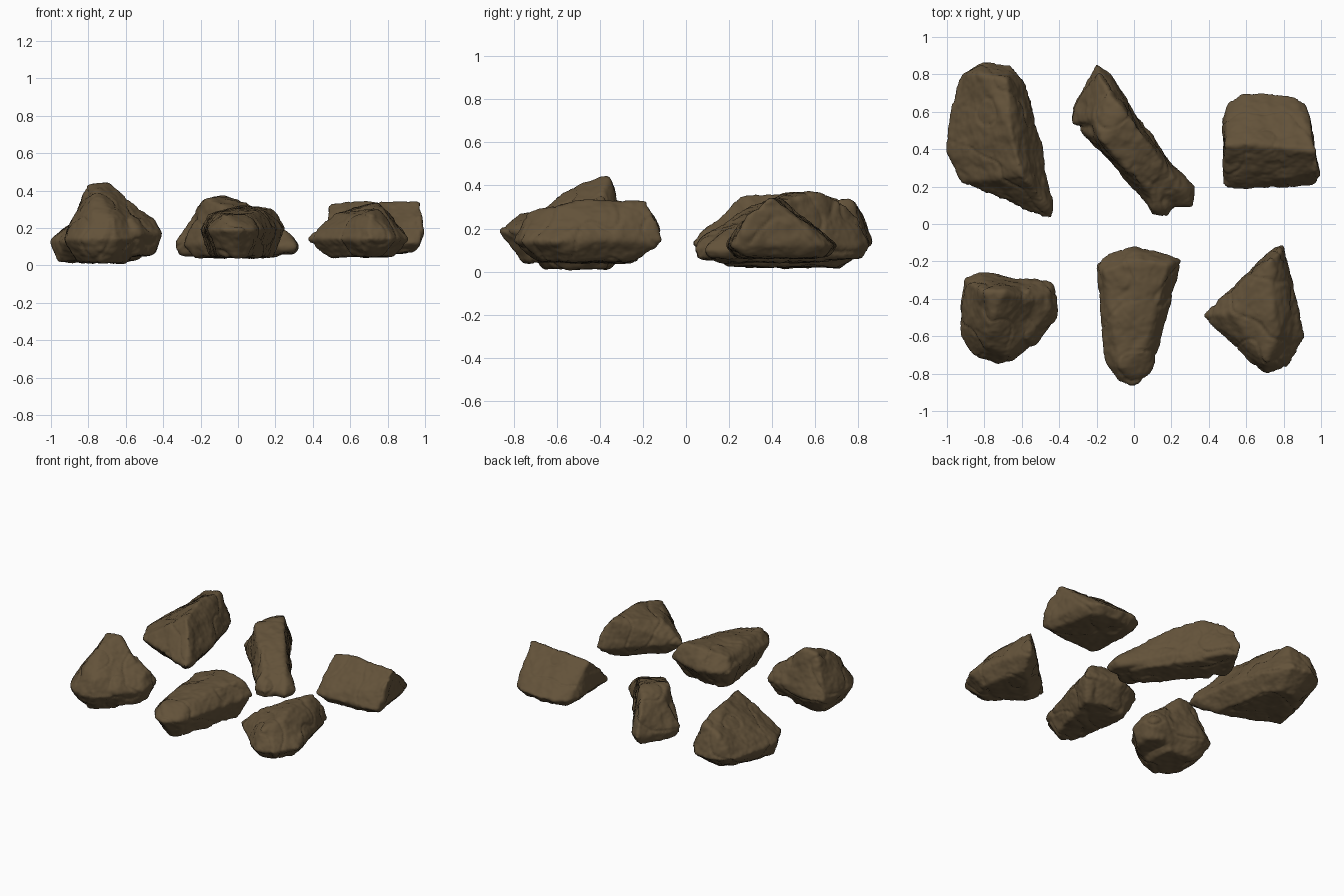
import bpy
import bmesh
from mathutils import Vector, noise

cube = bpy.data.objects.get("Cube")
if cube:
    bpy.data.objects.remove(cube, do_unlink=True)

stone = bpy.data.materials.new("brown_stone")
stone.use_nodes = True
colour = (0.125, 0.085, 0.042, 1)
stone.diffuse_color = colour
shader = next(n for n in stone.node_tree.nodes if n.type == "BSDF_PRINCIPLED")
shader.inputs["Base Color"].default_value = colour
shader.inputs["Roughness"].default_value = 0.9


def add_chunk(bm, rim, level, ridge, base, foot):
    """Convex lump: a rim outline, high ridge points and a shrunken underside."""
    middle = sum((Vector(p) for p in rim), Vector((0, 0))) / len(rim)
    points = [Vector((x, y, level)) for x, y in rim]
    points += [Vector(p) for p in ridge]
    for x, y in rim:
        flat = middle.lerp(Vector((x, y)), foot)
        points.append(Vector((flat.x, flat.y, base)))
    verts = [bm.verts.new(p) for p in points]
    hull = bmesh.ops.convex_hull(bm, input=verts)
    loose = [v for v in hull["geom_interior"] if isinstance(v, bmesh.types.BMVert)]
    bmesh.ops.delete(bm, geom=loose, context="VERTS")


def weather(point):
    """Broad dents, fine grain and thin cracks for the stone surface."""
    dents = noise.noise(point * 6) * 0.012
    grain = noise.fractal(point * 18, 0.8, 2, 4) * 0.005
    crack = max(0, 0.06 - abs(noise.noise(point * 5 + Vector((7, 3, 1))))) * 0.12
    return dents + grain - crack


def make_rock(name, *chunks):
    """Fuse the chunks into one skin, soften it, then roughen the surface."""
    bm = bmesh.new()
    for chunk in chunks:
        add_chunk(bm, **chunk)
    mesh = bpy.data.meshes.new(name)
    bm.to_mesh(mesh)
    bm.free()
    rock = bpy.data.objects.new(name, mesh)
    bpy.context.collection.objects.link(rock)

    remesh = rock.modifiers.new("skin", "REMESH")
    remesh.mode = "VOXEL"
    remesh.voxel_size = 0.011
    soften = rock.modifiers.new("soften", "SMOOTH")
    soften.factor = 0.5
    soften.iterations = 4

    bm = bmesh.new()
    bm.from_object(rock, bpy.context.evaluated_depsgraph_get())
    bm.normal_update()
    moves = [(v, v.normal * (weather(v.co) + 0.006)) for v in bm.verts]
    for vert, move in moves:
        vert.co += move
        vert.co.z = max(vert.co.z, 0)
    for face in bm.faces:
        face.smooth = True
    rock.modifiers.clear()
    bm.to_mesh(mesh)
    bm.free()
    mesh.materials.append(stone)


# Long slab with a ridge falling towards the front
make_rock(
    "back_left_rock",
    dict(rim=[(-.93, .8), (-.8, .87), (-.66, .84), (-.58, .74), (-.51, .47),
              (-.44, .1), (-.45, .04), (-.58, .08), (-.72, .17), (-.92, .23),
              (-1, .38), (-.98, .6)],
         level=.13,
         ridge=[(-.82, .8, .28), (-.68, .77, .33), (-.66, .5, .37), (-.6, .26, .35),
                (-.83, .42, .24), (-.96, .36, .02), (-.52, .17, .27), (-.47, .1, .2)],
         base=.03, foot=.62),
)

# Diagonal bar, high at the rear and stepping down to a low square end
make_rock(
    "back_middle_rock",
    dict(rim=[(-.05, .67), (.2, .32), (.27, .2), (.16, .08), (.06, .13), (-.15, .36),
              (-.28, .51), (-.2, .74)],
         level=.11,
         ridge=[(-.17, .44, .36), (-.21, .56, .31), (-.14, .69, .33), (-.07, .62, .36),
                (.05, .46, .33), (-.01, .28, .29), (.07, .18, .23), (.15, .32, .26)],
         base=.05, foot=.8),
    dict(rim=[(-.2, .85), (-.12, .79), (-.03, .65), (-.15, .5), (-.33, .54),
              (-.32, .62), (-.25, .7)],
         level=.12, ridge=[(-.19, .8, .25), (-.13, .7, .33), (-.2, .56, .32),
                           (-.28, .57, .2)],
         base=.06, foot=.85),
    dict(rim=[(.1, .35), (.2, .32), (.31, .2), (.31, .09), (.24, .09), (.08, .13)],
         level=.1, ridge=[(.15, .31, .25), (.27, .17, .17), (.1, .16, .2)],
         base=.07, foot=.85),
    dict(rim=[(.04, .17), (.1, .05), (.18, .04), (.24, .12), (.18, .2)],
         level=.11, ridge=[(.1, .08, .17), (.17, .08, .16), (.1, .18, .22)],
         base=.06, foot=.85),
)

# Wedge with a steep front and a long rear slope
make_rock(
    "back_right_rock",
    dict(rim=[(.48, .55), (.5, .64), (.58, .69), (.7, .7), (.85, .68), (.91, .64),
              (.94, .5), (.99, .25), (.97, .21), (.8, .2), (.5, .19), (.48, .22)],
         level=.12,
         ridge=[(.49, .42, .32), (.65, .43, .34), (.85, .42, .33), (.97, .39, .34),
                (.99, .28, .26), (.5, .28, .21)],
         base=.07, foot=.82),
)

# Peaked block that spreads into a low shoulder on its left side
make_rock(
    "front_left_rock",
    dict(rim=[(-.91, -.29), (-.82, -.26), (-.7, -.28), (-.55, -.3), (-.52, -.48),
              (-.53, -.62), (-.65, -.74), (-.73, -.75), (-.85, -.7), (-.93, -.6),
              (-.92, -.5)],
         level=.14,
         ridge=[(-.8, -.36, .42), (-.7, -.36, .44), (-.76, -.5, .4), (-.62, -.38, .36),
                (-.78, -.66, .28), (-.67, -.7, .25), (-.87, -.33, .26),
                (-.5, -.42, .27)],
         base=.02, foot=.62),
    dict(rim=[(-.7, -.29), (-.53, -.29), (-.43, -.32), (-.41, -.4), (-.41, -.5),
              (-.5, -.56), (-.53, -.65), (-.64, -.66), (-.7, -.6)],
         level=.17,
         ridge=[(-.58, -.36, .32), (-.47, -.38, .26), (-.44, -.46, .24),
                (-.57, -.6, .25)],
         base=.06, foot=.65),
)

# Tapered slab, wide and tall at the rear
make_rock(
    "front_middle_rock",
    dict(rim=[(-.2, -.22), (-.14, -.16), (0, -.12), (.1, -.15), (.25, -.19),
              (.2, -.36), (.13, -.66), (.08, -.8), (0, -.87), (-.08, -.84),
              (-.15, -.75), (-.17, -.5)],
         level=.19,
         ridge=[(-.16, -.25, .27), (.03, -.19, .32), (.18, -.22, .3), (.11, -.42, .29),
                (-.12, -.5, .27), (.06, -.66, .27), (-.07, -.76, .26)],
         base=.05, foot=.7),
)

# Three-sided stone with a central crest and a raised rear corner
make_rock(
    "front_right_rock",
    dict(rim=[(.79, -.11), (.83, -.25), (.88, -.45), (.91, -.6), (.82, -.76),
              (.7, -.8), (.62, -.73), (.5, -.59), (.37, -.49), (.46, -.42),
              (.6, -.28), (.73, -.15)],
         level=.14,
         ridge=[(.73, -.19, .33), (.78, -.15, .26), (.74, -.48, .33), (.78, -.58, .3),
                (.71, -.73, .27), (.52, -.48, .27), (.82, -.42, .27)],
         base=.05, foot=.65),
)
